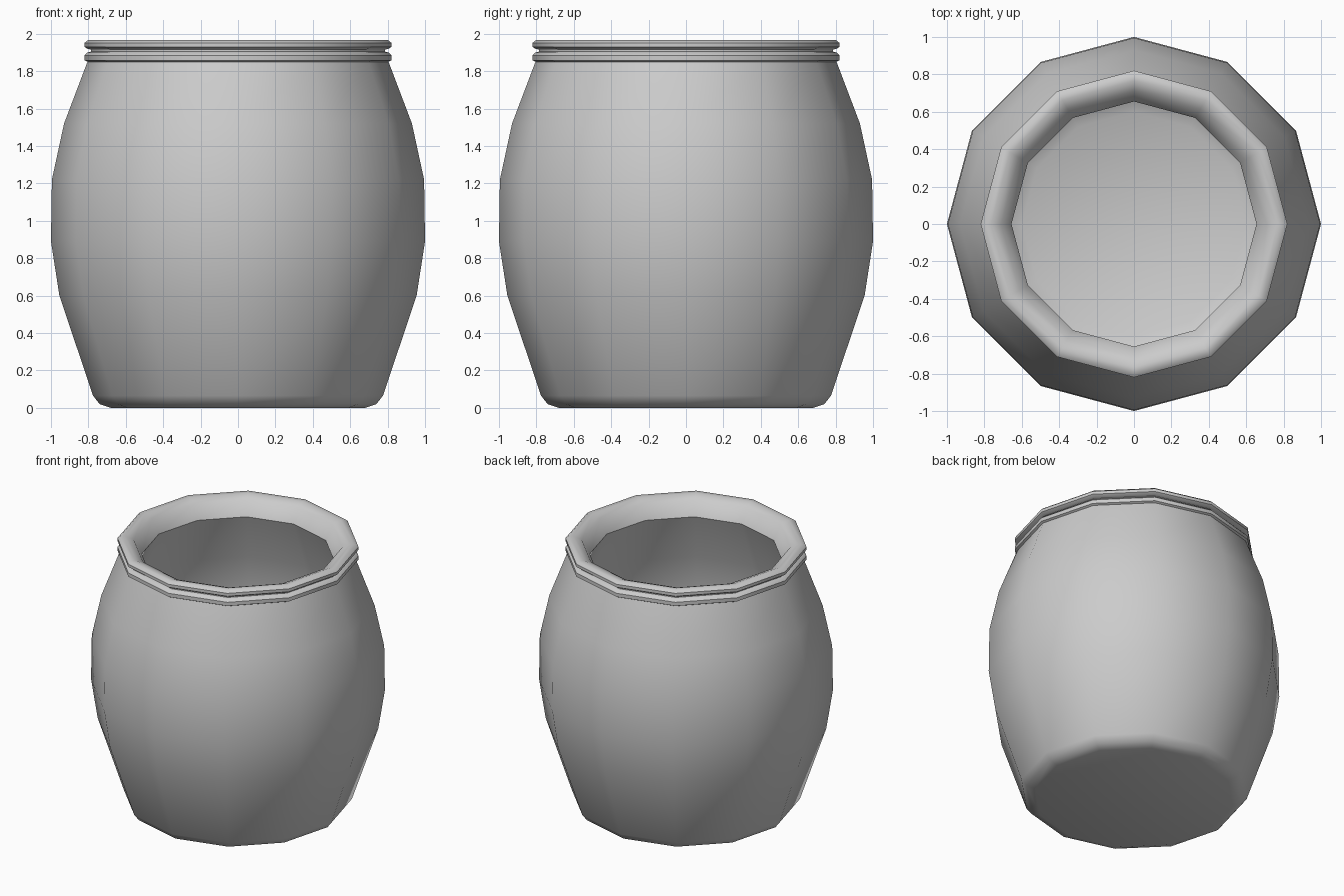
import bpy, bmesh
from math import sin, cos, pi

if "Cube" in bpy.data.objects:
    bpy.data.objects.remove(bpy.data.objects["Cube"])

SIDES = 12


def lathe(name, profile):
    """Spin a (radius, z) profile around z; both ends are closed by a flat n-gon."""
    bm = bmesh.new()
    rings = [[bm.verts.new((r * cos(2 * pi * i / SIDES), r * sin(2 * pi * i / SIDES), z))
              for i in range(SIDES)] for r, z in profile]
    for a, b in zip(rings, rings[1:]):
        for i in range(SIDES):
            j = (i + 1) % SIDES
            bm.faces.new((a[i], a[j], b[j], b[i]))
    bm.faces.new(rings[0][::-1])
    bm.faces.new(rings[-1])
    mesh = bpy.data.meshes.new(name)
    bm.to_mesh(mesh)
    bm.free()
    obj = bpy.data.objects.new(name, mesh)
    bpy.context.collection.objects.link(obj)
    return obj


# Bulging outer wall, from the base upwards
outside = [(0.68, 0.0), (0.74, 0.02), (0.775, 0.065), (0.955, 0.60), (1.0, 0.89),
           (0.995, 1.22), (0.93, 1.52), (0.805, 1.85)]
# Two stacked lip bands with a groove between them
lip = [(0.82, 1.858), (0.82, 1.885), (0.805, 1.90), (0.785, 1.905), (0.785, 1.915),
       (0.805, 1.92), (0.82, 1.93), (0.82, 1.952), (0.80, 1.968), (0.765, 1.968)]
# Mouth, narrow neck and hollow interior down to the floor
inside = [(0.71, 1.945), (0.655, 1.84), (0.79, 1.48), (0.85, 1.20), (0.855, 0.90),
          (0.815, 0.62), (0.66, 0.16), (0.60, 0.13)]

pot = lathe("barrel_pot", outside + lip + inside)
bpy.context.view_layer.objects.active = pot
pot.select_set(True)
bpy.ops.object.shade_smooth_by_angle(angle=0.75)
